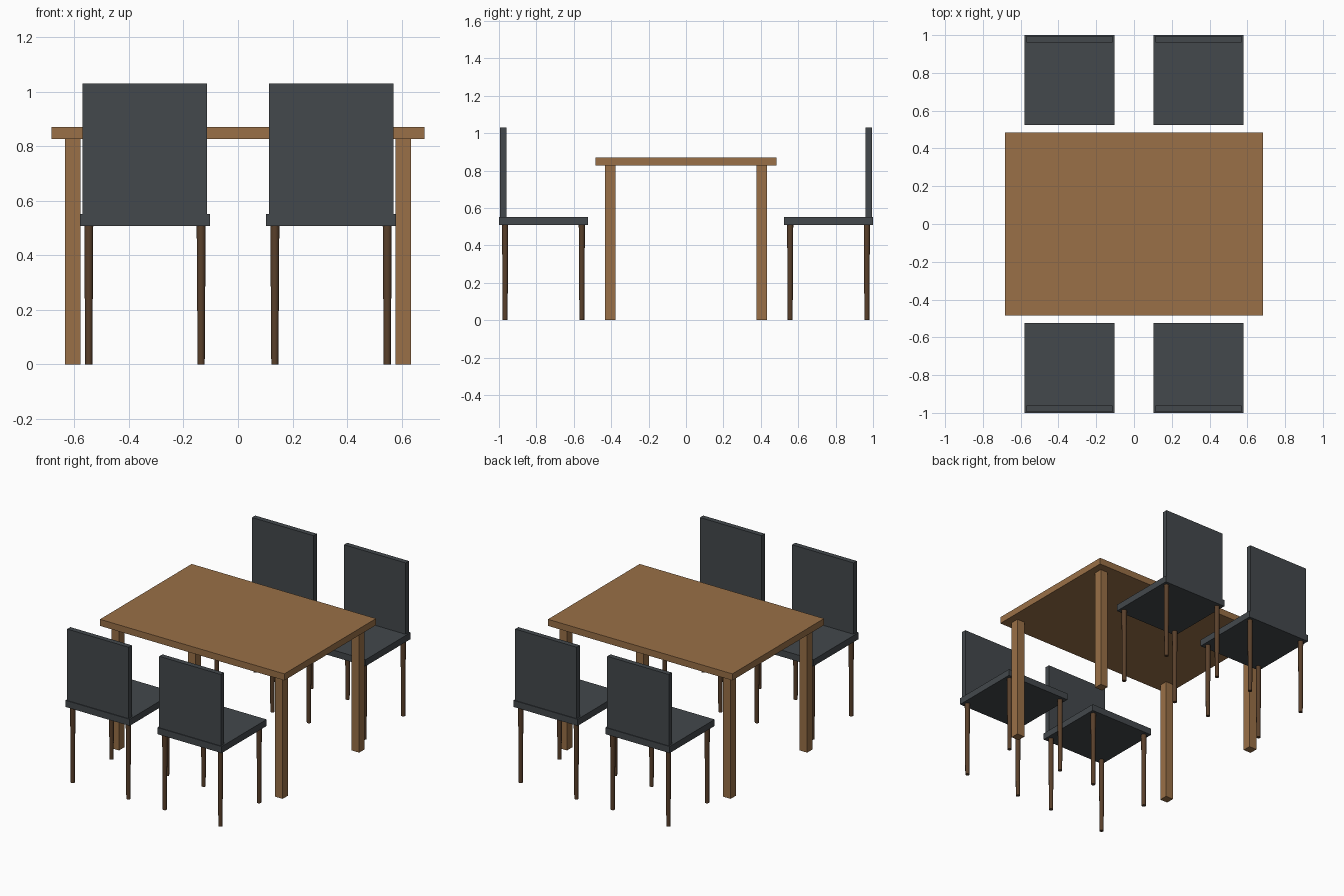
import bpy
import math

cube = bpy.data.objects.get("Cube")
if cube:
    bpy.data.objects.remove(cube, do_unlink=True)


def material(name, rgb):
    mat = bpy.data.materials.new(name)
    mat.use_nodes = True
    mat.diffuse_color = (*rgb, 1)
    bsdf = next(n for n in mat.node_tree.nodes if n.type == "BSDF_PRINCIPLED")
    bsdf.inputs["Base Color"].default_value = (*rgb, 1)
    return mat


WOOD = material("light wood", (0.32, 0.162, 0.063))
FABRIC = material("charcoal fabric", (0.056, 0.065, 0.072))
DARK_WOOD = material("dark wood", (0.10, 0.051, 0.024))


def box(name, centre, size, mat):
    bpy.ops.mesh.primitive_cube_add(size=1, location=centre)
    obj = bpy.context.object
    obj.name = name
    obj.scale = size
    bpy.ops.object.transform_apply(location=False, rotation=False, scale=True)
    obj.data.materials.append(mat)


def tapered_leg(name, x, y, height):
    bpy.ops.mesh.primitive_cone_add(vertices=16, radius1=0.013, radius2=0.0165,
                                    depth=height, location=(x, y, height / 2))
    obj = bpy.context.object
    obj.name = name
    obj.data.materials.append(DARK_WOOD)
    bpy.ops.object.shade_smooth_by_angle(angle=math.radians(40))


def chair(label, x, y, outward):
    """Chair whose backrest stands on the outward (+y or -y) edge."""
    box(label + "_seat", (x, y, 0.53), (0.476, 0.476, 0.044), FABRIC)
    box(label + "_backrest", (x, y + outward * 0.216, 0.791), (0.456, 0.034, 0.478), FABRIC)
    for side, sx in (("left", 1), ("right", -1)):
        for end, sy in (("front", -1), ("back", 1)):
            tapered_leg(f"{label}_{end}_{side}_leg", x + sx * 0.206, y + sy * 0.205, 0.508)


# Table
box("table_top", (0, 0, 0.848), (1.366, 0.97, 0.044), WOOD)
for side, sx in (("left", 1), ("right", -1)):
    for end, sy in (("front", -1), ("back", 1)):
        box(f"table_{end}_{side}_leg", (sx * 0.606, sy * 0.405, 0.413), (0.056, 0.056, 0.826), WOOD)
        # One chair facing each half of the two long sides
        chair(f"{end}_{side}_chair", sx * 0.341, sy * 0.762, sy)
